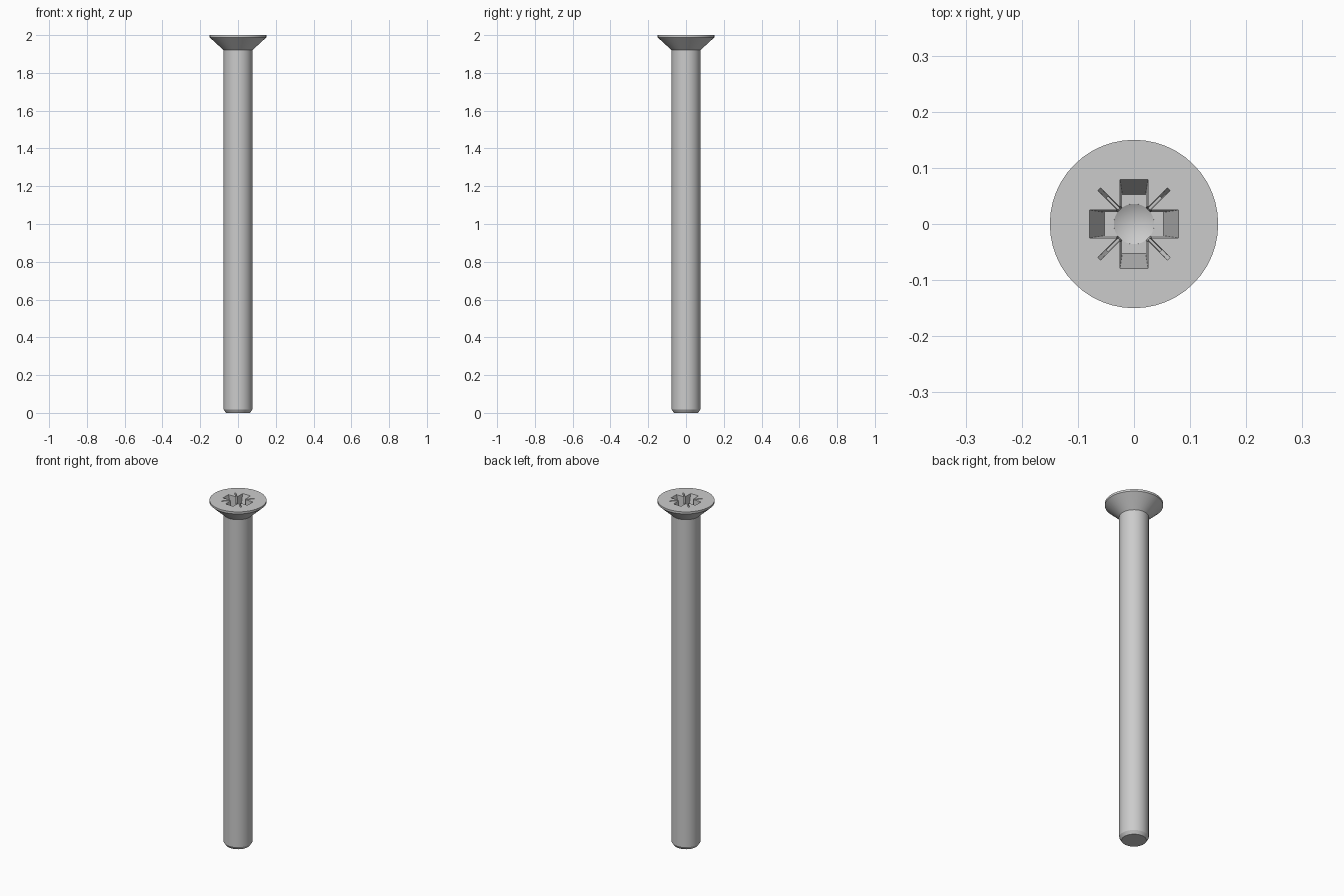
import bpy, bmesh
from math import radians
from mathutils import Matrix, Vector

if "Cube" in bpy.data.objects:
    bpy.data.objects.remove(bpy.data.objects["Cube"])

SEGMENTS = 48
TOP = 2.0


def make_object(name, bm):
    bmesh.ops.recalc_face_normals(bm, faces=bm.faces[:])
    mesh = bpy.data.meshes.new(name)
    bm.to_mesh(mesh)
    bm.free()
    obj = bpy.data.objects.new(name, mesh)
    bpy.context.collection.objects.link(obj)
    return obj


def lathe(name, profile, segments=SEGMENTS):
    """Revolve (radius, z) points about the z axis; the ends lie on the axis."""
    bm = bmesh.new()
    verts = [bm.verts.new((r, 0, z)) for r, z in profile]
    edges = [bm.edges.new(pair) for pair in zip(verts, verts[1:])]
    bmesh.ops.spin(bm, geom=verts + edges, cent=(0, 0, 0), axis=(0, 0, 1),
                   angle=radians(360), steps=segments)
    bmesh.ops.remove_doubles(bm, verts=bm.verts[:], dist=1e-5)
    return make_object(name, bm)


def tapered_bar(name, top, bottom, depth, angle):
    """Bar through the axis; top and bottom are (half length, half width)."""
    over = 0.02  # continue the taper above the head for a clean cut
    top, bottom = Vector(top), Vector(bottom)
    upper = top + (top - bottom) * over / depth
    bm = bmesh.new()
    bmesh.ops.create_cube(bm, size=2)
    for v in bm.verts:
        half, z = (upper, TOP + over) if v.co.z > 0 else (bottom, TOP - depth)
        v.co = (v.co.x * half.x, v.co.y * half.y, z)
    bm.transform(Matrix.Rotation(radians(angle), 4, 'Z'))
    return make_object(name, bm)


# Shank with chamfered end and countersunk head
screw = lathe("countersunk_screw", [
    (0, 0), (0.064, 0), (0.076, 0.018), (0.076, 1.92),
    (0.15, 1.988), (0.15, TOP), (0, TOP)])

# Recess: round core with conical floor, cross slots, diagonal grooves
cutters = [lathe("core_cutter", [
    (0, 1.888), (0.036, 1.908), (0.041, TOP + 0.02), (0, TOP + 0.02)], 32)]
for a in (0, 90):
    cutters.append(tapered_bar("slot_cutter", (0.079, 0.025), (0.053, 0.021), 0.09, a))
for a in (45, 135):
    cutters.append(tapered_bar("groove_cutter", (0.088, 0.0035), (0.068, 0.0025), 0.05, a))

bpy.context.view_layer.objects.active = screw
for cutter in cutters:
    mod = screw.modifiers.new("recess", 'BOOLEAN')
    mod.operation = 'DIFFERENCE'
    mod.solver = 'EXACT'
    mod.object = cutter
    bpy.ops.object.modifier_apply(modifier=mod.name)
    bpy.data.objects.remove(cutter, do_unlink=True)

# Smooth round walls, crisp edges
bpy.ops.object.select_all(action='DESELECT')
screw.select_set(True)
bpy.ops.object.shade_smooth_by_angle(angle=radians(25))
